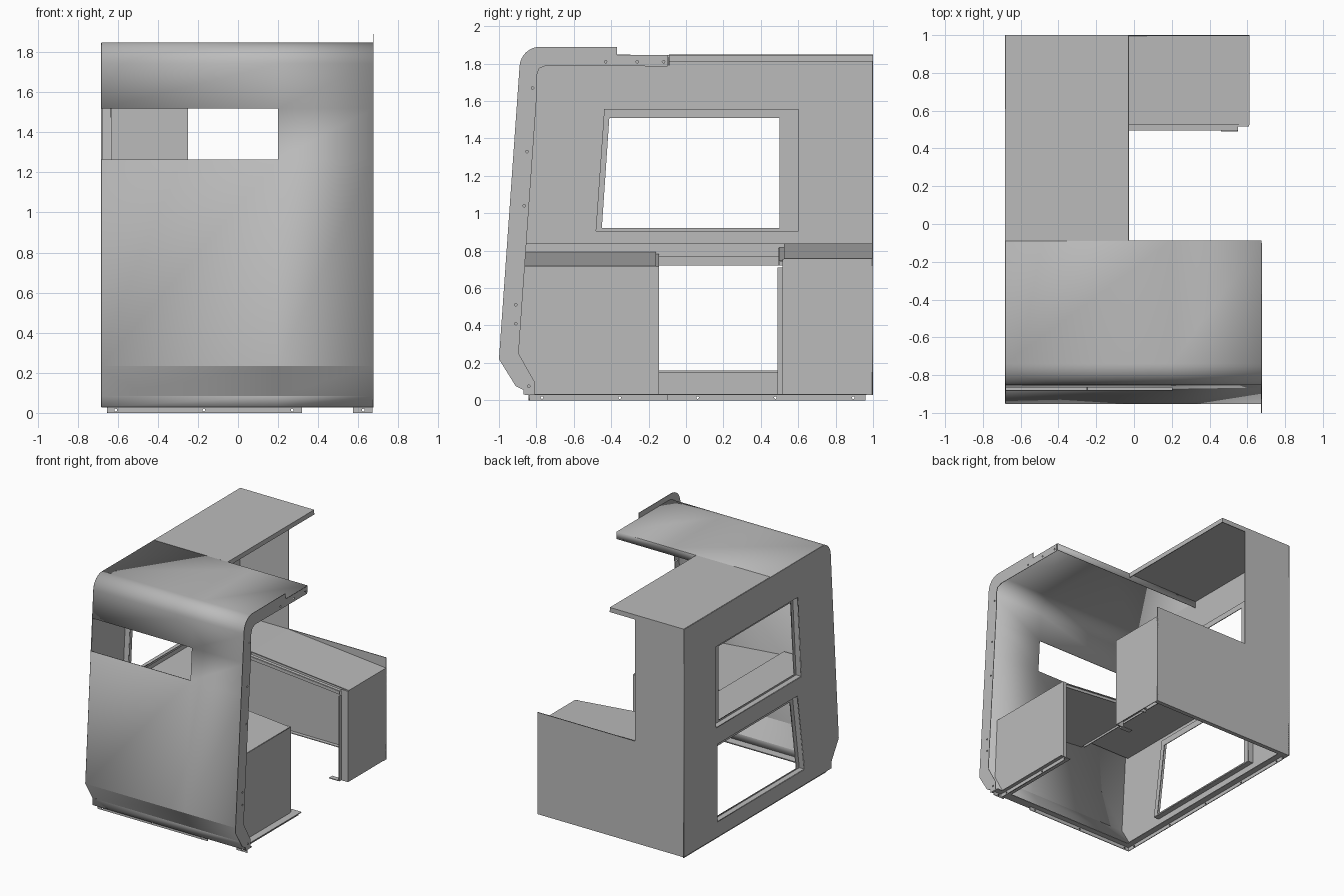
import bpy, bmesh, math
from mathutils import Matrix, Vector

cube = bpy.data.objects.get("Cube")
if cube:
    bpy.data.objects.remove(cube, do_unlink=True)

steel = bpy.data.materials.new("grey painted steel")
steel.use_nodes = True
GREY = (0.5, 0.5, 0.5, 1)
steel.diffuse_color = GREY
steel.node_tree.nodes["Principled BSDF"].inputs["Base Color"].default_value = GREY

T = 0.006            # sheet thickness
L, R = -0.68, 0.675  # cabin sides
ROOF = 1.845
# local (u, v, w) to world: YZ sheets face x, XZ sheets face y
AXES = {"x": Matrix(((0, 0, 1), (1, 0, 0), (0, 1, 0))),
        "y": Matrix(((1, 0, 0), (0, 0, -1), (0, 1, 0)))}


def finish(name, mesh):
    mesh.materials.clear()
    mesh.materials.append(steel)
    obj = bpy.data.objects.new(name, mesh)
    bpy.context.collection.objects.link(obj)
    return obj


def circle(u, v, r=0.007, n=10):
    return [(u + r * math.cos(2 * math.pi * i / n), v + r * math.sin(2 * math.pi * i / n))
            for i in range(n)]


def plate(name, axis, pos, outline, holes=(), thick=T):
    """Flat sheet with cut-outs, centred on pos along the axis."""
    curve = bpy.data.curves.new(name + "_outline", "CURVE")
    curve.dimensions = "2D"
    curve.fill_mode = "BOTH"
    curve.extrude = thick / 2
    for loop in [outline, *holes]:
        s = curve.splines.new("POLY")
        s.points.add(len(loop) - 1)
        for p, (u, v) in zip(s.points, loop):
            p.co = (u, v, 0, 1)
        s.use_cyclic_u = True
    temp = bpy.data.objects.new(name + "_temp", curve)
    bpy.context.collection.objects.link(temp)
    dg = bpy.context.evaluated_depsgraph_get()
    mesh = bpy.data.meshes.new_from_object(temp.evaluated_get(dg))
    bpy.data.objects.remove(temp, do_unlink=True)
    mesh.transform(AXES[axis].to_4x4())
    mesh.transform(Matrix.Translation((pos, 0, 0) if axis == "x" else (0, pos, 0)))
    return finish(name, mesh)


def sweep(name, points, direction, stops, keep=lambda c: True, thick=T):
    """Folded sheet: an open profile carried along a direction through stops."""
    bm = bmesh.new()
    rows = [[bm.verts.new(Vector(p) + Vector(direction) * s) for p in points] for s in stops]
    for a, b in zip(rows, rows[1:]):
        for i in range(len(points) - 1):
            quad = (a[i], a[i + 1], b[i + 1], b[i])
            if keep(sum((v.co for v in quad), Vector()) / 4):
                bm.faces.new(quad)
    bmesh.ops.recalc_face_normals(bm, faces=bm.faces)
    mesh = bpy.data.meshes.new(name)
    bm.to_mesh(mesh)
    bm.free()
    obj = finish(name, mesh)
    mod = obj.modifiers.new("sheet", "SOLIDIFY")
    mod.thickness = thick
    mod.offset = 0
    return obj


def box(name, lo, hi):
    bm = bmesh.new()
    bmesh.ops.create_cube(bm, size=1)
    lo, hi = Vector(lo), Vector(hi)
    bm.transform(Matrix.Translation((lo + hi) / 2) @ Matrix.Diagonal((*(hi - lo), 1)))
    mesh = bpy.data.meshes.new(name)
    bm.to_mesh(mesh)
    bm.free()
    return finish(name, mesh)


def rect(u0, v0, u1, v1):
    return [(u0, v0), (u1, v0), (u1, v1), (u0, v1)]


# Front shell: kicked toe, leaning face, rounded brow, roof and rear lip
WIN_LO, WIN_HI = 1.265, 1.52


def face_y(z):
    return -0.95 + (z - 0.235) * 0.067


brow = [(-0.739 + 0.11 * math.cos(a), 1.735 + 0.11 * math.sin(a))
        for a in [math.radians(176 - 86 * i / 10) for i in range(11)]]
profile = [(-0.86, 0.03), (-0.86, 0.085), (-0.95, 0.235), (face_y(WIN_LO), WIN_LO),
           (face_y(WIN_HI), WIN_HI)] + brow
shell = sweep("front_shell", [(0, y, z) for y, z in profile + [(-0.09, ROOF), (-0.09, 1.79)]],
              (1, 0, 0), (L, 0.2, R),
              lambda c: not (c.x < 0.2 and WIN_LO < c.z < WIN_HI))

# Rear roof strip with folded edges
sweep("rear_roof", [(L, 0, ROOF), (-0.03, 0, ROOF), (-0.03, 0, 1.81)], (0, 1, 0), (-0.09, 1))
box("rear_roof_lip", (-0.25, 1 - T, 1.81), (-0.03, 1, ROOF))

# Side wall with two windows, each with an inner frame
upper = [(-0.48, 0.905), (0.6, 0.905), (0.6, 1.555), (-0.435, 1.555)]
lower = [(-0.52, 0.15), (0.58, 0.15), (0.58, 0.77), (-0.43, 0.77)]
plate("side_wall", "x", L, profile + [(1, ROOF), (1, 0.03)], [upper, lower])


def window_frame(name, hole, inner, depth):
    x = L + depth
    plate(name + "_frame", "x", x, hole, [inner])
    ring = [(L, y, z) for y, z in hole + hole[:1]]
    sweep(name + "_jamb", ring, (1, 0, 0), (0, depth))


window_frame("upper_window", upper, [(-0.45, 0.92), (0.5, 0.92), (0.5, 1.51), (-0.41, 1.51)], 0.045)
window_frame("lower_window", lower, [(-0.48, 0.16), (0.53, 0.16), (0.53, 0.72), (-0.4, 0.72)], 0.045)

# Stepped back wall
plate("back_wall", "y", 1 - T / 2, [(L, 0.03), (0.61, 0.03), (0.61, 0.84), (-0.25, 0.84),
                                   (-0.25, ROOF), (L, ROOF)])

# End plate around the open side, standing proud of the shell
arc = [(-0.78 + 0.11 * math.cos(a), 1.78 + 0.11 * math.sin(a))
       for a in [math.radians(176 - 86 * i / 8) for i in range(9)]]
outer = [(-0.87, 0.03), (-0.87, 0.055), (-0.91, 0.075), (-1.0, 0.22)] + arc + [
    (-0.37, 1.89), (-0.37, ROOF), (-0.1, ROOF)]
inner = [(-0.1, 1.785), (-0.745, 1.79), (-0.785, 1.775), (-0.8, 1.73), (-0.8, 1.6),
         (-0.895, 0.25), (-0.81, 0.1), (-0.81, 0.03)]
bolts = [circle(y, z) for y, z in [(-0.84, 0.075), (-0.91, 0.41), (-0.91, 0.51), (-0.865, 1.04),
                                   (-0.85, 1.33), (-0.82, 1.67), (-0.43, 1.81), (-0.26, 1.81),
                                   (-0.12, 1.81)]]
plate("end_plate", "x", R, outer + inner, bolts, 0.004)

# Counter along the wall with a folded lip, and two sloping wings
sweep("wall_counter", [(L, 0, 0.835), (-0.25, 0, 0.835), (-0.25, 0, 0.77)],
      (0, 1, 0), (-0.88, 0.525))
sweep("front_counter", [(-0.25, 0, 0.79), (0.57, 0, 0.715)], (0, 1, 0), (-0.91, -0.16))
sweep("rear_counter", [(L, 0, 0.835), (-0.25, 0, 0.835), (0.61, 0, 0.755)],
      (0, 1, 0), (0.525, 1))

# Cabinet ends
plate("front_cabinet_end", "x", 0.57, [(-0.86, 0.03), (-0.16, 0.03), (-0.16, 0.715),
                                       (-0.915, 0.715), (-0.94, 0.235), (-0.86, 0.085)])
plate("rear_cabinet_end", "x", 0.61 - T / 2, rect(0.525, 0.03, 1, 0.755))
box("front_cabinet_flange", (0.54, -0.16, 0.03), (0.57, -0.145, 0.715))
box("rear_cabinet_post", (0.55, 0.515, 0.03), (0.61, 0.525, 0.755))
box("rear_cabinet_post_return", (0.545, 0.49, 0.03), (0.551, 0.525, 0.71))
box("rear_cabinet_foot", (0.46, 0.49, 0.03), (0.55, 0.53, 0.036))

# Sloping header strips under the counter fronts
for name, y0, y1, z0, z1, x1 in (("rear_header", 0.498, 0.525, 0.815, 0.745, 0.55),
                                 ("front_header", -0.16, -0.145, 0.78, 0.705, 0.57)):
    sweep(name, [(-0.25, y0, z0), (x1, y0, z1)], (0, 1, 0), (0, y1 - y0))
    sweep(name + "_drop", [(-0.25, y0, z0), (x1, y0, z1)], (0, 0, -1), (0, 0.025))

# Base angles with bolt holes
side_holes = [circle(-0.77 + 0.416 * i, 0.014) for i in range(5)]
plate("side_base_rail", "x", -0.65, rect(-0.84, 0, 0.96, 0.03), side_holes)
box("side_base_foot", (L, -0.84, 0.028), (-0.6, 1, 0.034))
plate("front_base_rail", "y", -0.838, rect(-0.65, 0, 0.32, 0.03),
      [circle(x, 0.014) for x in (-0.61, -0.17, 0.27)])
box("front_base_foot", (L, -0.86, 0.028), (R, -0.79, 0.034))
plate("corner_base_rail", "y", -0.838, rect(0.575, 0, 0.67, 0.03), [circle(0.625, 0.014)])
plate("cabinet_base_rail", "x", 0.6, rect(-0.84, 0, -0.1, 0.03), side_holes[:2])
box("cabinet_base_foot", (0.54, -0.84, 0.028), (0.63, -0.1, 0.034))
box("back_base_foot", (L, 0.965, 0.028), (0.61, 1, 0.034))

# Smooth the rounded brow, keep folds crisp
bpy.ops.object.select_all(action="DESELECT")
shell.select_set(True)
bpy.context.view_layer.objects.active = shell
bpy.ops.object.shade_smooth_by_angle(angle=math.radians(20))
